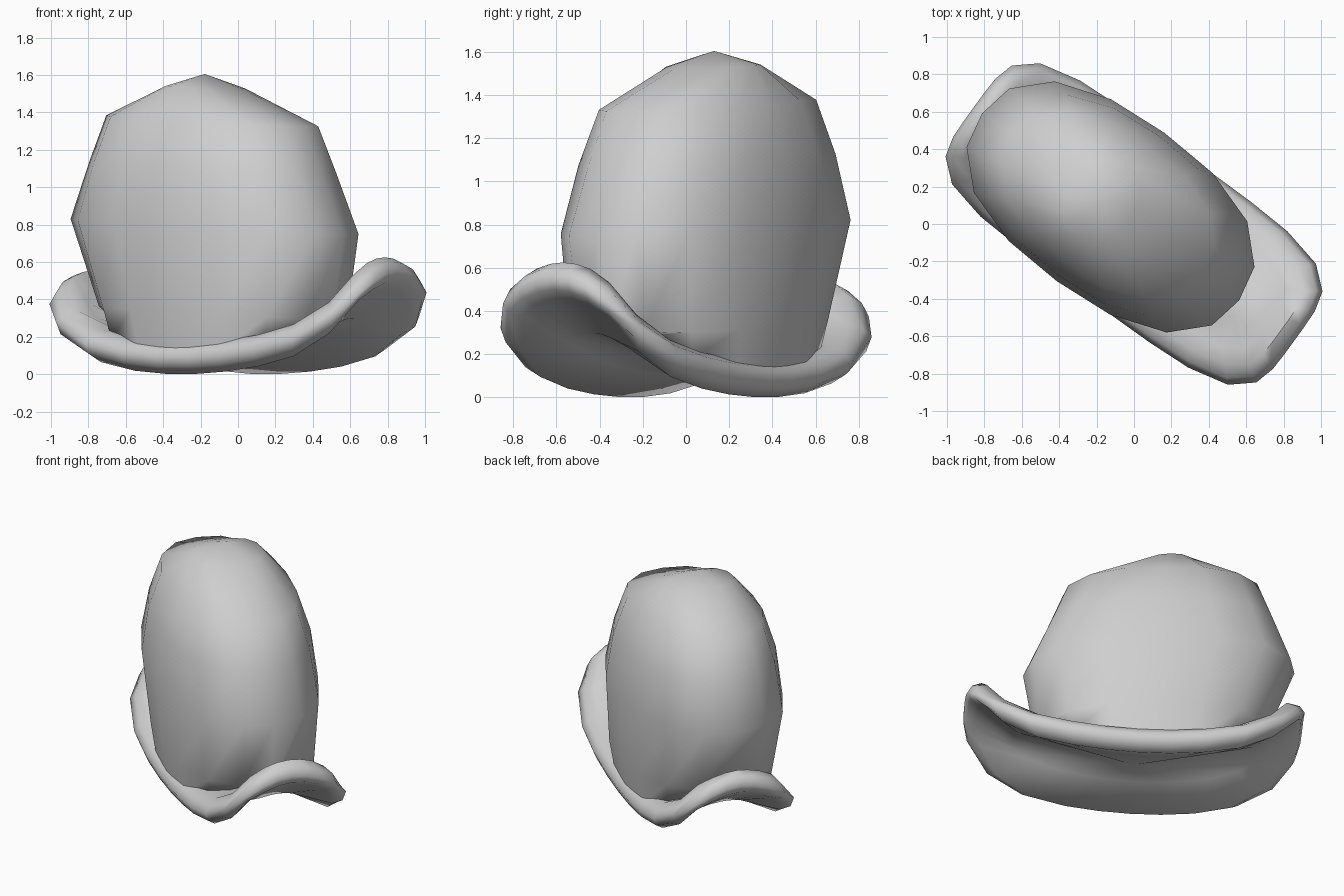
import bpy, bmesh, math
from mathutils import Matrix

cube = bpy.data.objects.get("Cube")
if cube:
    bpy.data.objects.remove(cube, do_unlink=True)

felt = bpy.data.materials.new("grey_felt")
felt.use_nodes = True
GREY = (0.62, 0.62, 0.62, 1)
felt.diffuse_color = GREY
felt.node_tree.nodes["Principled BSDF"].inputs["Base Color"].default_value = GREY

TURN = Matrix.Rotation(math.radians(-36), 4, "Z")


def superellipse(a, b, n, count):
    """Rounded outline with half lengths a and b."""
    pts = []
    for i in range(count):
        t = math.tau * i / count
        c, s = math.cos(t), math.sin(t)
        r = (abs(c) ** n + abs(s) ** n) ** (-1 / n)
        pts.append((a * r * c, b * r * s))
    return pts


def sag(u, v):
    """Height of the brim's underside: ends swept up, middle arched."""
    s = u + 0.1
    if s > 0:
        rise = min(0.16 * s ** 2 + 0.06 * s ** 10, 0.28)
    else:
        rise = min(0.2 * s ** 2 + 0.3 * s ** 8, 0.22)
    arch = 0.13 + 0.05 * min(s * s, 1)
    return rise + arch * (1 - min(abs(v) / 0.38, 1) ** 2)


def loft(name, rings, start, end):
    """Skin a stack of rings and close both ends with a fan."""
    bm = bmesh.new()
    loops = [[bm.verts.new(p) for p in ring] for ring in rings]
    n = len(loops[0])
    for lo, hi in zip(loops, loops[1:]):
        for i in range(n):
            j = (i + 1) % n
            bm.faces.new((lo[i], lo[j], hi[j], hi[i]))
    for tip, loop in ((start, loops[0]), (end, loops[-1])):
        centre = bm.verts.new(tip)
        for i in range(n):
            bm.faces.new((loop[i], loop[(i + 1) % n], centre))
    bmesh.ops.recalc_face_normals(bm, faces=bm.faces)
    bm.transform(TURN)
    mesh = bpy.data.meshes.new(name)
    bm.to_mesh(mesh)
    bm.free()
    mesh.materials.append(felt)
    ob = bpy.data.objects.new(name, mesh)
    bpy.context.collection.objects.link(ob)
    bpy.ops.object.select_all(action="DESELECT")
    ob.select_set(True)
    bpy.context.view_layer.objects.active = ob
    bpy.ops.object.shade_smooth_by_angle(angle=math.radians(70))


# Brim: underside, rolled edge, then the upper surface; (inset, lift)
section = [(0.3, 0), (0.08, 0), (0.02, 0.04), (0, 0.09), (0.03, 0.14),
           (0.09, 0.165), (0.17, 0.12), (0.32, 0.08)]
brim = []
for inset, lift in section:
    outline = superellipse(1.06 - inset, 0.465 - inset, 4.6, 32)
    brim.append([(u, v, sag(u, v) + lift) for u, v in outline])
loft("brim", brim, (0, 0, sag(0, 0)), (0, 0, sag(0, 0) + 0.08))

# Crown: (centre, half length, half width, height), leaning slightly
levels = [(-0.1, 0.72, 0.465, 0.33), (-0.155, 0.85, 0.49, 0.79),
          (-0.165, 0.72, 0.46, 1.1), (-0.17, 0.62, 0.38, 1.355),
          (-0.215, 0.18, 0.23, 1.535)]
base = [(u - 0.1, v) for u, v in superellipse(0.66, 0.43, 2.5, 16)]
crown = [[(u, v, sag(u, v) + 0.1) for u, v in base]]
for c, a, b, z in levels:
    crown.append([(u + c, v, z - 0.05 * u)
                  for u, v in superellipse(a, b, 2.4, 16)])
loft("crown", crown, (-0.1, 0, sag(-0.1, 0) + 0.04), (-0.22, 0, 1.605))
